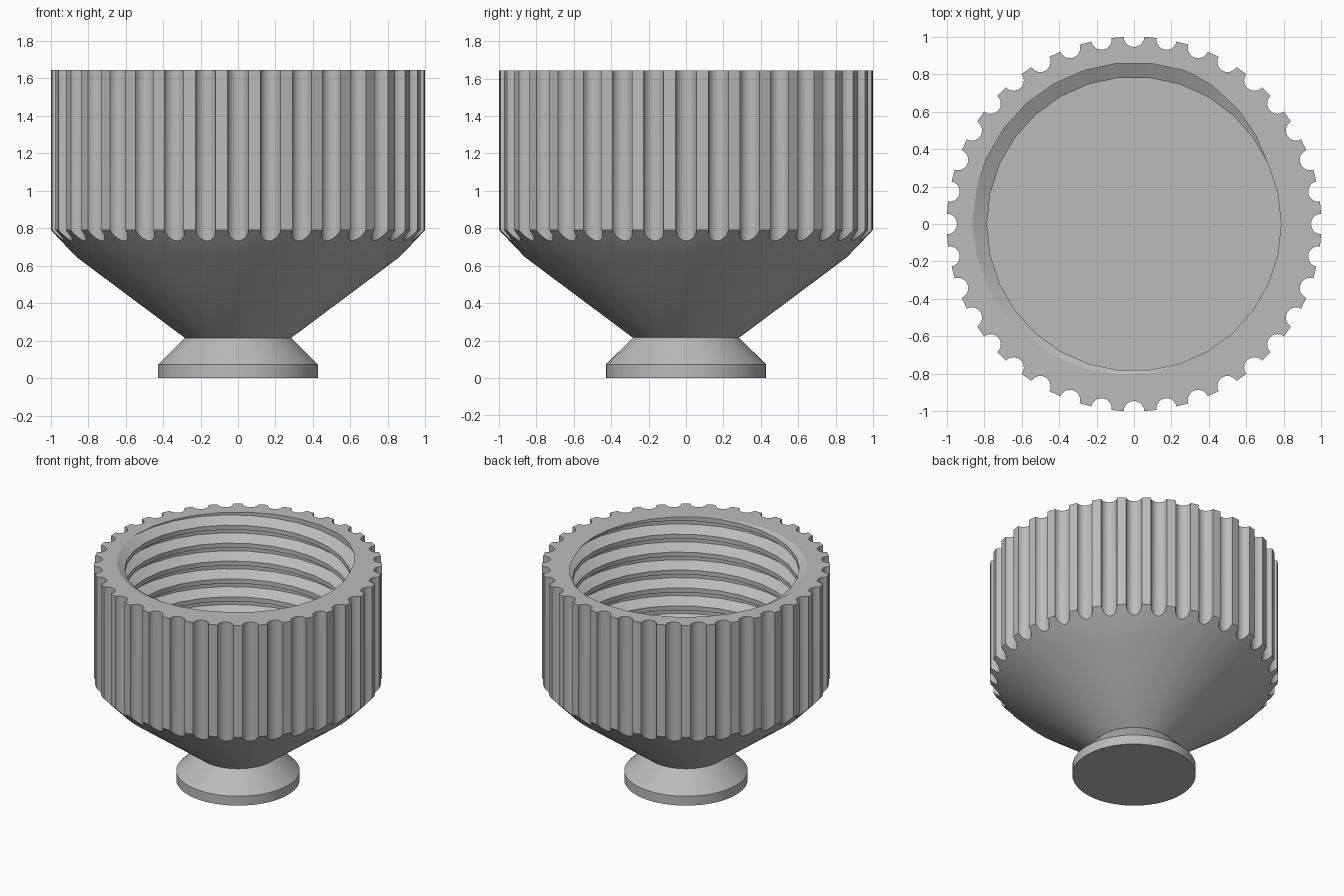
import bpy, bmesh
from math import sin, cos, pi, radians, hypot, atan2

if "Cube" in bpy.data.objects:
    bpy.data.objects.remove(bpy.data.objects["Cube"])

TOP, FLOOR = 1.645, 0.79          # cap rim and bottom of the threaded bore
FLUTES, FLUTE_R = 36, 0.055       # scalloped grip
MINOR, MAJOR, PITCH = 0.785, 0.862, 0.137
BORE_SIDES = 30
KNEE_R, KNEE_Z = 0.86, 0.645
NECK_R, NECK_Z = 0.284, 0.215

grey = bpy.data.materials.new("plain_grey")
grey.use_nodes = True
colour = (0.5, 0.5, 0.5, 1)
grey.diffuse_color = colour
grey.node_tree.nodes["Principled BSDF"].inputs["Base Color"].default_value = colour


def finish(bm, name, angle=25):
    bmesh.ops.recalc_face_normals(bm, faces=bm.faces)
    mesh = bpy.data.meshes.new(name)
    bm.to_mesh(mesh)
    bm.free()
    obj = bpy.data.objects.new(name, mesh)
    bpy.context.collection.objects.link(obj)
    mesh.materials.append(grey)
    bpy.ops.object.select_all(action='DESELECT')
    obj.select_set(True)
    bpy.context.view_layer.objects.active = obj
    bpy.ops.object.shade_smooth_by_angle(angle=radians(angle))


def ring(bm, points):
    return [bm.verts.new(p) for p in points]


def circle(angles, r, z):
    return [(r * cos(a), r * sin(a), z) for a in angles]


def bridge(bm, a, b):
    n = len(a)
    for i in range(n):
        j = (i + 1) % n
        bm.faces.new((a[i], a[j], b[j], b[i]))


def loop_edges(bm, loop):
    return [bm.edges.get((loop[i - 1], loop[i])) for i in range(len(loop))]


def fluted_outline():
    """Unit circle with round scallops, as (angle, radius) pairs."""
    out = []
    step = 2 * pi / FLUTES
    for k in range(FLUTES):
        for i in range(11):
            t = pi * i / 10
            x, y = 1 - FLUTE_R * sin(t), -FLUTE_R * cos(t)
            out.append((k * step + atan2(y, x), min(hypot(x, y), 1)))
        out.append(((k + 0.5) * step, 1))
    return out


# Cap: fluted wall, chamfer and funnel
bm = bmesh.new()
outline = fluted_outline()
angles = [a for a, r in outline]
rim = ring(bm, [(r * cos(a), r * sin(a), TOP) for a, r in outline])
hem = ring(bm, [(r * cos(a), r * sin(a), KNEE_Z + (r - KNEE_R) * 1.035) for a, r in outline])
knee = ring(bm, circle(angles, KNEE_R, KNEE_Z))
neck = ring(bm, circle(angles, NECK_R, NECK_Z))
for upper, lower in ((rim, hem), (hem, knee), (knee, neck)):
    bridge(bm, upper, lower)

# Internal thread: sweep one groove profile along a helix, then trim both ends
thread = bmesh.new()
profile = [(MINOR, 0), (MAJOR, -0.12), (MAJOR, -0.44), (MINOR, -0.75), (MINOR, -1)]
start = radians(25)
previous = None
for i in range(-9 * BORE_SIDES, 3 * BORE_SIDES):
    a = 2 * pi * i / BORE_SIDES
    rise = (a - start) / (2 * pi)
    row = ring(thread, [(r * cos(a), r * sin(a), TOP + PITCH * (rise + h)) for r, h in profile])
    if previous:
        for j in range(len(profile) - 1):
            thread.faces.new((previous[j], previous[j + 1], row[j + 1], row[j]))
    previous = row
bmesh.ops.remove_doubles(thread, verts=thread.verts, dist=0.0005)
for z, up in ((TOP, 1), (FLOOR, -1)):
    bmesh.ops.bisect_plane(thread, geom=thread.verts[:] + thread.edges[:] + thread.faces[:],
                           plane_co=(0, 0, z), plane_no=(0, 0, up), clear_outer=True, dist=0.0001)
temp = bpy.data.meshes.new("thread_temp")
thread.to_mesh(temp)
thread.free()
bm.from_mesh(temp)
bpy.data.meshes.remove(temp)


# Flat rim around the bore, and the bore floor
def open_edges(z):
    return [e for e in bm.edges if e.is_boundary
            and all(abs(v.co.z - z) < 0.001 and v.co.length > 0.5 for v in e.verts)]


bore_floor = [e for e in open_edges(FLOOR) if all(hypot(*v.co.xy) < 0.9 for v in e.verts)]
for edges, up in ((open_edges(TOP), 1), (bore_floor, -1)):
    bmesh.ops.triangle_fill(bm, edges=edges, use_beauty=True, normal=(0, 0, 1))
finish(bm, "threaded_cap")

# Foot: flared cone on a short disc
bm = bmesh.new()
sides = [2 * pi * i / 60 for i in range(60)]
rings = [ring(bm, circle(sides, r, z))
         for r, z in ((NECK_R, NECK_Z), (0.428, 0.072), (0.428, 0))]
for upper, lower in zip(rings, rings[1:]):
    bridge(bm, upper, lower)
bm.faces.new(rings[-1])
finish(bm, "foot")
